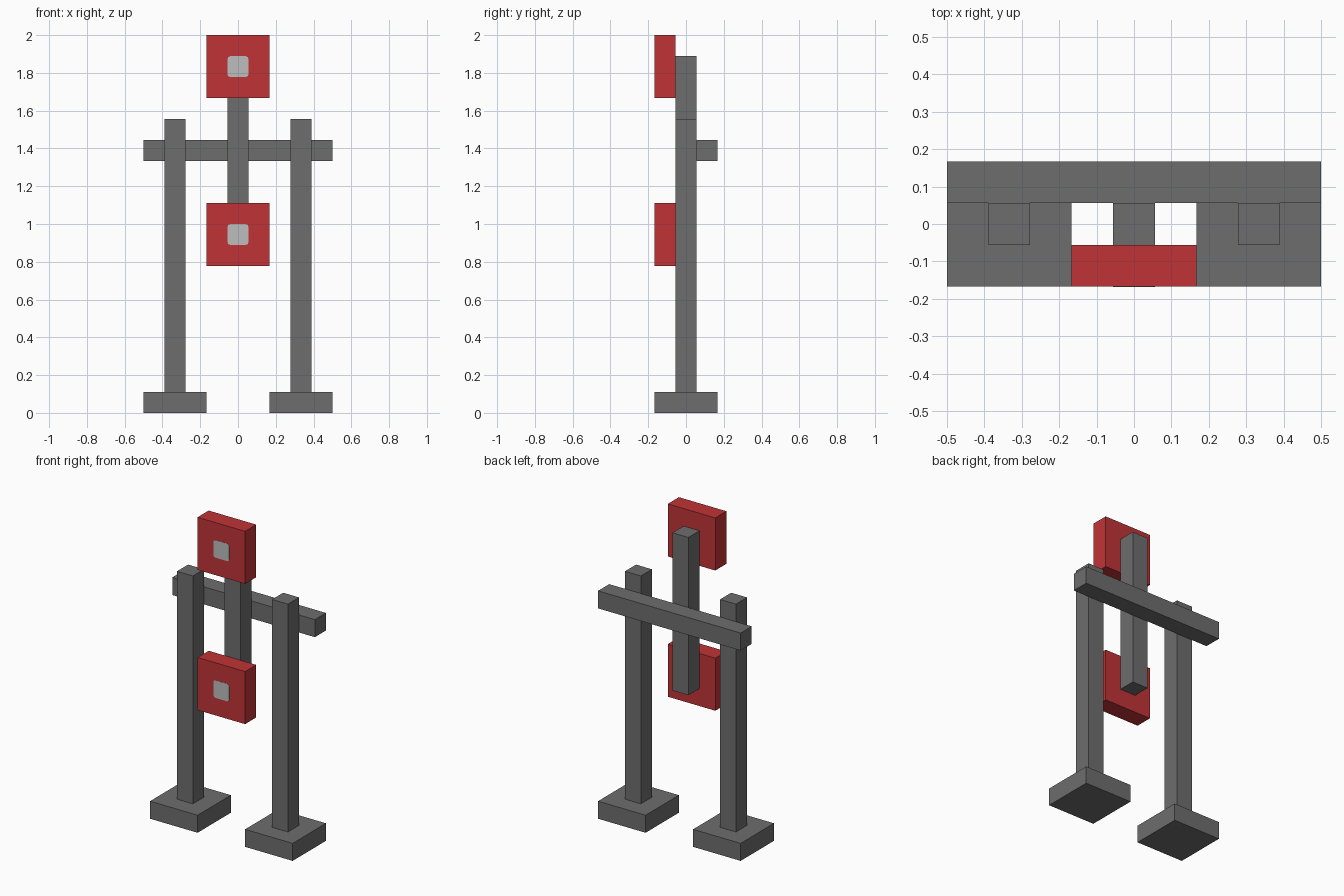
import bpy
import bmesh

if "Cube" in bpy.data.objects:
    bpy.data.objects.remove(bpy.data.objects["Cube"])

U = 2 / 18  # block unit: the model is 18 units tall


def material(name, color):
    mat = bpy.data.materials.new(name)
    mat.use_nodes = True
    mat.diffuse_color = (*color, 1)
    bsdf = next(n for n in mat.node_tree.nodes if n.type == 'BSDF_PRINCIPLED')
    bsdf.inputs["Base Color"].default_value = (*color, 1)
    return mat


GREY = material("dark grey", (0.155, 0.155, 0.155))
RED = material("red", (0.527, 0.034, 0.037))
LIGHT = material("light grey", (0.51, 0.51, 0.51))


def finish(name, bm, mat):
    bmesh.ops.recalc_face_normals(bm, faces=bm.faces)
    mesh = bpy.data.meshes.new(name)
    bm.to_mesh(mesh)
    bm.free()
    mesh.materials.append(mat)
    obj = bpy.data.objects.new(name, mesh)
    bpy.context.collection.objects.link(obj)
    return obj


def box(name, low, high, mat):
    """Box between two corners given in block units."""
    bm = bmesh.new()
    bmesh.ops.create_cube(bm, size=1)
    for v in bm.verts:
        v.co = [(h if c > 0 else l) * U for c, l, h in zip(v.co, low, high)]
    return finish(name, bm, mat)


def square_mark(name, z, mat):
    """Thin plate with softly cut corners on the front of a panel."""
    half, inner, bulge = 0.5, 0.36, 0.46
    corner = [(half, inner), (bulge, bulge), (inner, half)]
    outline = []
    for sx, sz in ((1, 1), (-1, 1), (-1, -1), (1, -1)):
        pts = corner if sx * sz > 0 else corner[::-1]
        outline += [(sx * x, sz * p) for x, p in pts]
    bm = bmesh.new()
    face = bm.faces.new([bm.verts.new((x * U, -1.49 * U, (z + p) * U))
                         for x, p in outline])
    ext = bmesh.ops.extrude_face_region(bm, geom=[face])
    for v in ext["geom"]:
        if isinstance(v, bmesh.types.BMVert):
            v.co.y = -1.51 * U
    return finish(name, bm, mat)


# Side posts on square feet
for side, s in (("left", 1), ("right", -1)):
    x = 3 * s
    box(side + "_foot", (x - 1.5, -1.5, 0), (x + 1.5, 1.5, 1), GREY)
    box(side + "_post", (x - 0.5, -0.5, 1), (x + 0.5, 0.5, 14), GREY)

# Crossbeam behind the posts and the hanging centre bar
box("crossbeam", (-4.5, 0.5, 12), (4.5, 1.5, 13), GREY)
box("centre_bar", (-0.5, -0.5, 8), (0.5, 0.5, 17), GREY)

# Red panels with a light mark in the middle
for level, z in (("upper", 16.5), ("lower", 8.5)):
    box(level + "_panel", (-1.5, -1.5, z - 1.5), (1.5, -0.5, z + 1.5), RED)
    square_mark(level + "_panel_mark", z, LIGHT)
